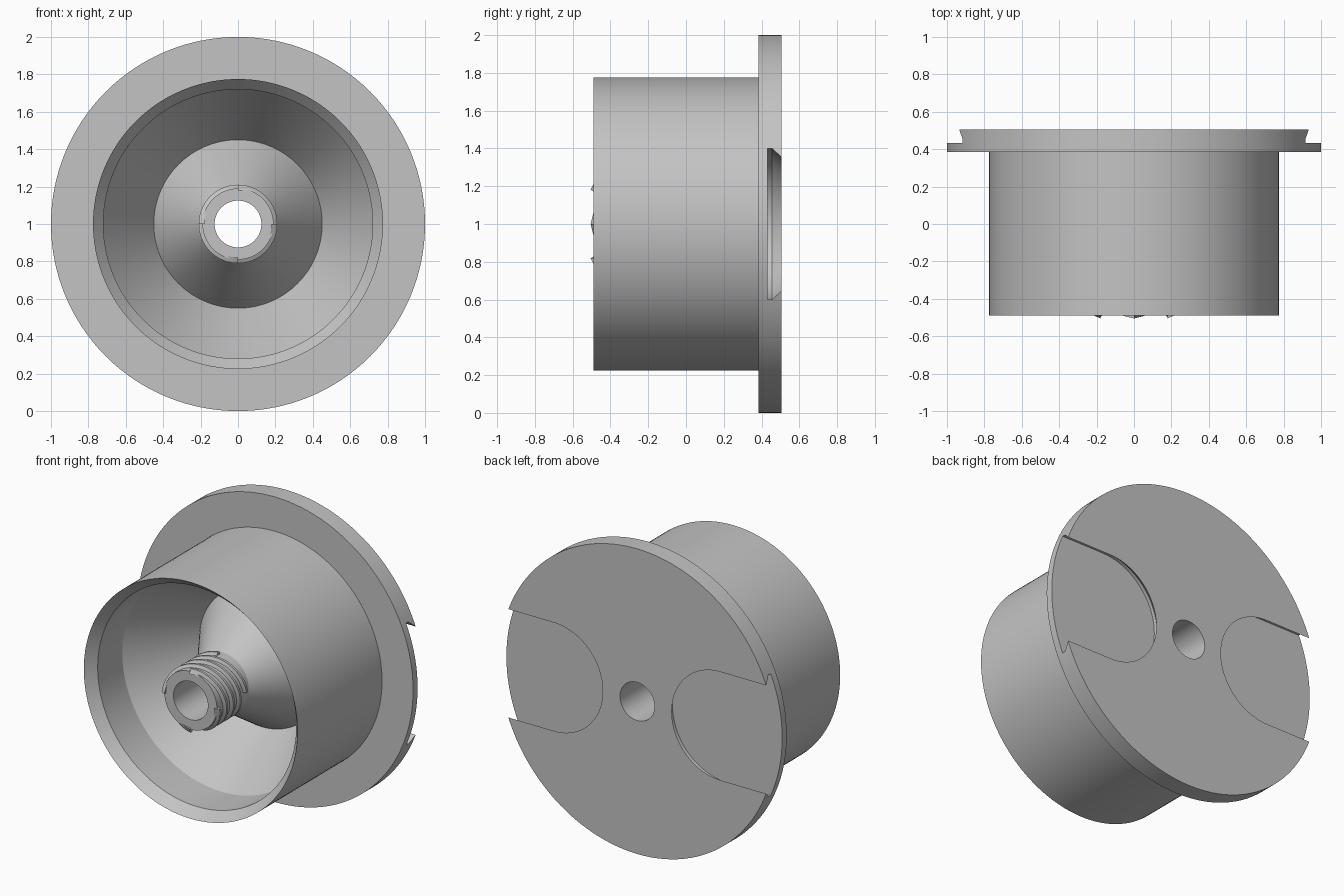
import bpy, bmesh
from math import pi, cos, sin, radians

cube = bpy.data.objects.get("Cube")
if cube:
    bpy.data.objects.remove(cube, do_unlink=True)

grey = bpy.data.materials.new("plain grey")
grey.use_nodes = True
colour = (0.55, 0.55, 0.55, 1)
grey.diffuse_color = colour
grey.node_tree.nodes["Principled BSDF"].inputs["Base Color"].default_value = colour


def polar(r, angle, y):
    """Point around the hub axis, which runs along y at z = 1."""
    return (r * cos(angle), y, 1 + r * sin(angle))


def loft(bm, rings, closed=False):
    """Skin a list of equal point loops, capping the ends unless closed."""
    loops = [[bm.verts.new(p) for p in ring] for ring in rings]
    n = len(loops[0])
    pairs = list(zip(loops, loops[1:]))
    if closed:
        pairs.append((loops[-1], loops[0]))
    else:
        bm.faces.new(loops[0])
        bm.faces.new(loops[-1])
    for a, b in pairs:
        for i in range(n):
            j = (i + 1) % n
            bm.faces.new((a[i], a[j], b[j], b[i]))


def finish(name, bm):
    bmesh.ops.recalc_face_normals(bm, faces=bm.faces)
    mesh = bpy.data.meshes.new(name)
    bm.to_mesh(mesh)
    bm.free()
    mesh.materials.append(grey)
    obj = bpy.data.objects.new(name, mesh)
    bpy.context.collection.objects.link(obj)
    return obj


def activate(obj):
    bpy.ops.object.select_all(action='DESELECT')
    obj.select_set(True)
    bpy.context.view_layer.objects.active = obj


# Hub body: flange, cup wall, V-shaped groove, cone, post and bore (radius, y)
profile = [
    (0.125, 0.505), (1.0, 0.505), (1.0, 0.385), (0.775, 0.385),
    (0.775, -0.49), (0.72, -0.425), (0.72, -0.17), (0.45, 0.24),
    (0.19, -0.16), (0.19, -0.49), (0.125, -0.49),
]
SEGMENTS = 128
bm = bmesh.new()
loft(bm, [[polar(r, 2 * pi * s / SEGMENTS, y) for r, y in profile]
          for s in range(SEGMENTS)], closed=True)
hub = finish("hub_body", bm)


# Undercut U-shaped slots in the back of the flange
def slot_outline(side, half, y):
    arc = [pi / 2 + pi * k / 40 for k in range(41)]
    pts = [(0.605 + half * cos(a), half * sin(a)) for a in arc]
    pts += [(1.2, -half), (1.2, half)]
    return [(side * x, y, 1 + z) for x, z in pts]


for side in (-1, 1):
    bm = bmesh.new()
    loft(bm, [slot_outline(side, half, y) for half, y in
              ((0.4, 0.432), (0.4, 0.455), (0.355, 0.505), (0.337, 0.525))])
    cutter = finish("slot_cutter", bm)
    cutter.hide_render = True
    activate(hub)
    cut = hub.modifiers.new("slot", 'BOOLEAN')
    cut.operation = 'DIFFERENCE'
    cut.solver = 'EXACT'
    cut.object = cutter
    bpy.ops.object.modifier_apply(modifier=cut.name)
    bpy.data.objects.remove(cutter, do_unlink=True)

# Four-start screw thread around the post, one turn per start
STEPS = 72
LEAD = 0.28
section = [(0.18, -0.022), (0.21, -0.008), (0.21, 0.008), (0.18, 0.022)]
bm = bmesh.new()
for start in range(4):
    rings = []
    for s in range(STEPS + 1):
        t = s / STEPS
        angle = start * pi / 2 - 2 * pi * t
        rings.append([polar(r, angle, -0.483 + LEAD * t + dy) for r, dy in section])
    loft(bm, rings)
thread = finish("post_thread", bm)

for obj in (hub, thread):
    activate(obj)
    bpy.ops.object.shade_smooth_by_angle(angle=radians(25))
